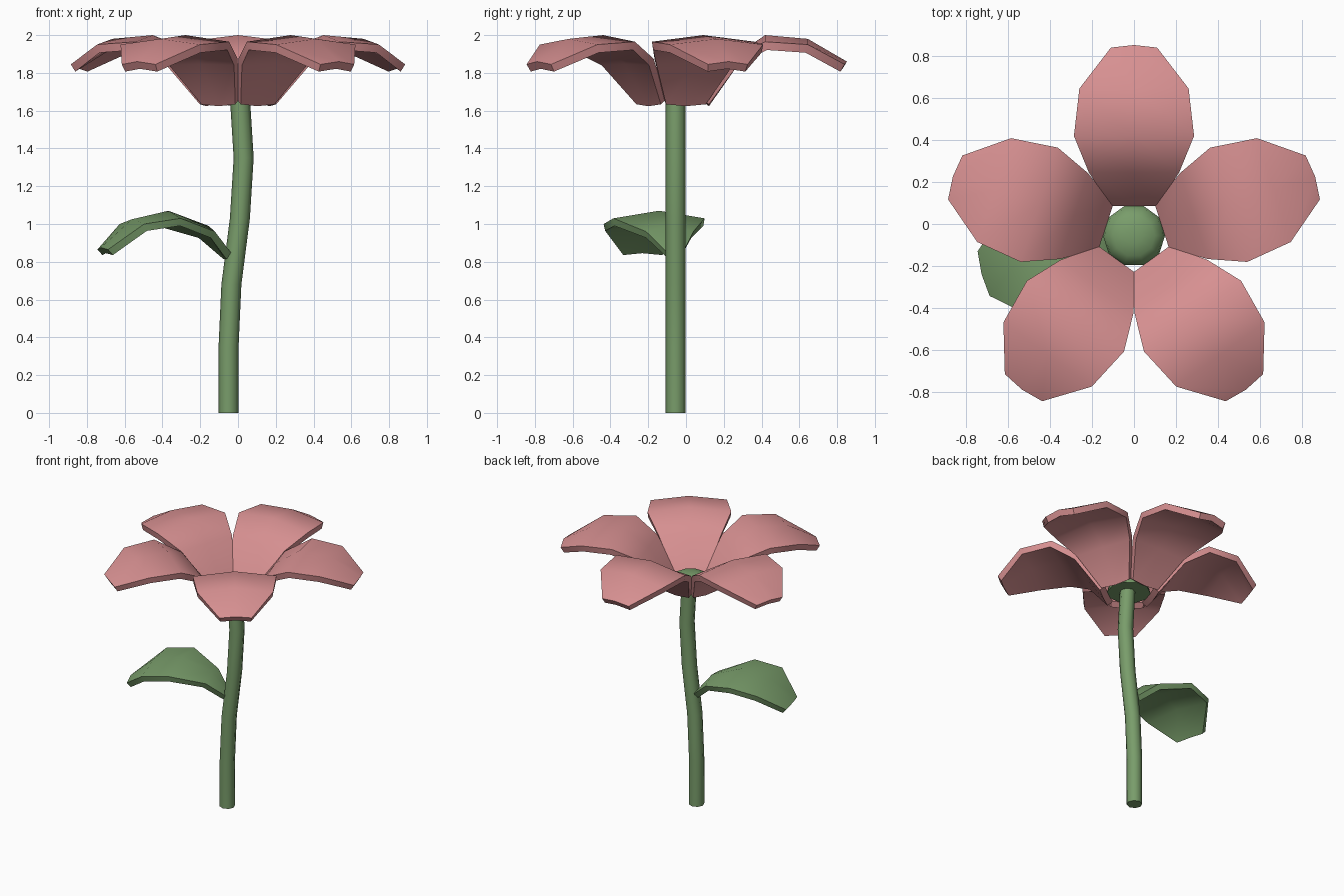
import bpy, bmesh, math
from mathutils import Vector

if "Cube" in bpy.data.objects:
    bpy.data.objects.remove(bpy.data.objects["Cube"])

CY = -0.055  # flower axis in y


def material(name, rgb):
    m = bpy.data.materials.new(name)
    m.diffuse_color = (*rgb, 1)
    m.use_nodes = True
    m.node_tree.nodes["Principled BSDF"].inputs["Base Color"].default_value = m.diffuse_color
    return m


PINK = material("petal pink", (0.68, 0.28, 0.285))
GREEN = material("leaf green", (0.19, 0.335, 0.145))


def finish(name, bm, mat, angle, thickness=0):
    me = bpy.data.meshes.new(name)
    bm.to_mesh(me)
    bm.free()
    me.materials.append(mat)
    ob = bpy.data.objects.new(name, me)
    bpy.context.collection.objects.link(ob)
    bpy.ops.object.select_all(action='DESELECT')
    bpy.context.view_layer.objects.active = ob
    ob.select_set(True)
    if thickness:
        s = ob.modifiers.new("thickness", 'SOLIDIFY')
        s.thickness = thickness
        s.offset = -1
        bpy.ops.object.modifier_apply(modifier=s.name)
    bpy.ops.object.shade_smooth_by_angle(angle=math.radians(angle))
    return ob


def blade(name, origin, heading, rows, mat, thickness):
    """Thick curved blade; rows = (distance, half width, crest z, edge z, crest push)."""
    a = math.radians(heading)
    d = Vector((math.cos(a), math.sin(a), 0))
    p = Vector((-d.y, d.x, 0))
    bm = bmesh.new()
    grid = []
    for r, w, zc, ze, push in rows:
        line = []
        for s in (-1, 0, 1):
            v = Vector(origin) + d * (r + (push if s == 0 else 0)) + p * (w * s)
            v.z = zc if s == 0 else ze
            line.append(bm.verts.new(v))
        grid.append(line)
    for g, h in zip(grid, grid[1:]):
        for i in range(2):
            bm.faces.new((g[i], h[i], h[i + 1], g[i + 1]))
    return finish(name, bm, mat, 50, thickness)


def revolve_path(name, rings, sides, mat):
    """Horizontal rings (x, y, z, radius) bridged into a closed solid."""
    bm = bmesh.new()
    loops = []
    for x, y, z, r in rings:
        loops.append([bm.verts.new((x + r * math.cos(t), y + r * math.sin(t), z))
                      for t in (2 * math.pi * i / sides for i in range(sides))])
    for a, b in zip(loops, loops[1:]):
        for i in range(sides):
            j = (i + 1) % sides
            bm.faces.new((a[i], a[j], b[j], b[i]))
    bm.faces.new(loops[0][::-1])
    bm.faces.new(loops[-1])
    return finish(name, bm, mat, 50)


# Stem
revolve_path("stem", [(-0.05, CY, 0, 0.053), (-0.05, CY, 0.35, 0.053),
                      (-0.035, CY, 0.68, 0.053), (0.01, CY, 1.03, 0.053),
                      (0.03, CY, 1.35, 0.053), (0.01, CY, 1.67, 0.053)], 8, GREEN)

# Flower centre dome
revolve_path("flower_centre", [(0, CY, 1.65, 0.148), (0, CY, 1.685, 0.14),
                               (0, CY, 1.715, 0.10), (0, CY, 1.73, 0.04)], 10, GREEN)

# Five petals around the axis
PETAL = [(0.14, 0.11, 1.65, 1.66, 0), (0.30, 0.215, 1.88, 1.875, 0),
         (0.474, 0.286, 2.00, 1.965, 0), (0.70, 0.26, 1.98, 1.95, 0),
         (0.895, 0.11, 1.86, 1.845, 0.012)]
for k in range(5):
    blade(f"petal_{k + 1}", (0, CY, 0), 90 + 72 * k, PETAL, PINK, 0.045)

# Single leaf on the stem
LEAF = [(0.0, 0.035, 0.84, 0.84, 0), (0.12, 0.13, 0.99, 0.96, 0),
        (0.34, 0.25, 1.07, 1.03, 0), (0.54, 0.25, 1.025, 1.00, 0),
        (0.70, 0.11, 0.875, 0.865, 0.01)]
blade("leaf", (-0.04, CY, 0), 195, LEAF, GREEN, 0.04)
